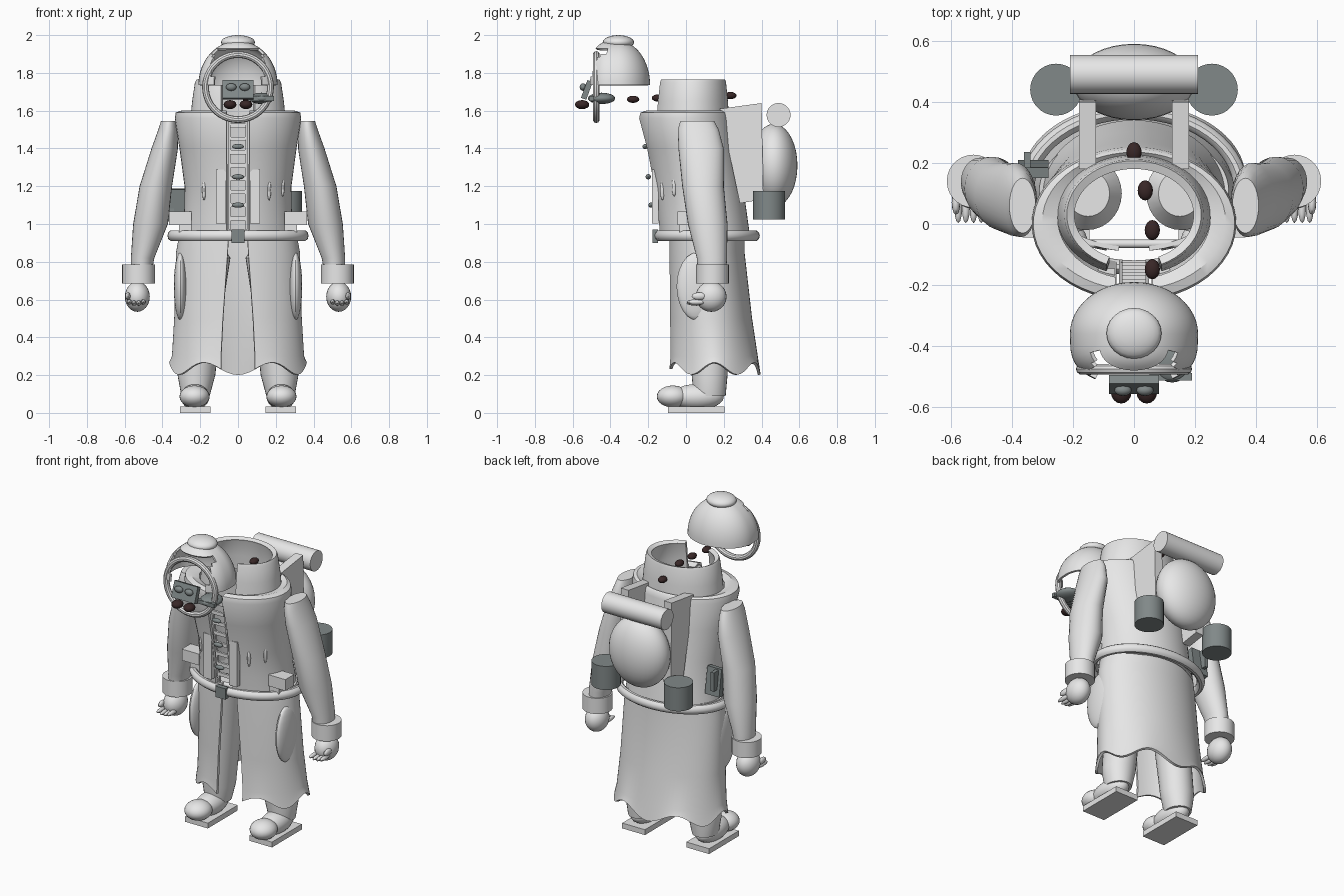
import bpy, bmesh, math
from mathutils import Matrix, Vector, Euler

if "Cube" in bpy.data.objects:
    bpy.data.objects.remove(bpy.data.objects["Cube"])


def material(name, rgb):
    m = bpy.data.materials.new(name)
    m.use_nodes = True
    m.diffuse_color = (*rgb, 1)
    m.node_tree.nodes["Principled BSDF"].inputs["Base Color"].default_value = (*rgb, 1)
    return m


CLOTH = material("light grey", (0.8, 0.8, 0.8))
METAL = material("dark slate", (0.22, 0.25, 0.25))
BEAD = material("dark maroon", (0.04, 0.02, 0.02))


def finish(name, bm, mat, thick=0.0, angle=35):
    me = bpy.data.meshes.new(name)
    bm.to_mesh(me)
    bm.free()
    ob = bpy.data.objects.new(name, me)
    bpy.context.collection.objects.link(ob)
    if thick:
        mod = ob.modifiers.new("thickness", "SOLIDIFY")
        mod.thickness = thick
        mod.offset = -1
        dg = bpy.context.evaluated_depsgraph_get()
        ob.data = bpy.data.meshes.new_from_object(ob.evaluated_get(dg))
        ob.modifiers.clear()
    ob.data.materials.clear()
    ob.data.materials.append(mat)
    ob.data.shade_smooth()
    ob.data.set_sharp_from_angle(angle=math.radians(angle))
    return ob


def place(loc, size, rot=(0, 0, 0)):
    return Matrix.LocRotScale(Vector(loc), Euler(rot), Vector(size))


def ball(name, loc, radii, mat=CLOTH, rot=(0, 0, 0), seg=24):
    bm = bmesh.new()
    bmesh.ops.create_uvsphere(bm, u_segments=seg, v_segments=seg // 2, radius=1,
                              matrix=place(loc, radii, rot))
    return finish(name, bm, mat)


def box(name, loc, size, mat=CLOTH, rot=(0, 0, 0)):
    bm = bmesh.new()
    bmesh.ops.create_cube(bm, size=1, matrix=place(loc, size, rot))
    return finish(name, bm, mat)


def rod(name, loc, radius, length, mat=CLOTH, rot=(0, 0, 0), seg=28):
    bm = bmesh.new()
    bmesh.ops.create_cone(bm, cap_ends=True, segments=seg, radius1=radius, radius2=radius,
                          depth=length, matrix=place(loc, (1, 1, 1), rot))
    return finish(name, bm, mat)


def loft(name, rows, gaps=None, thick=0.0, hem=0.0, seg=48, mat=CLOTH):
    """Horizontal ellipses (x, y, z, rx, ry) listed bottom to top, optionally split in front."""
    bm = bmesh.new()
    rings = []
    for i, (cx, cy, z, rx, ry) in enumerate(rows):
        g = math.asin(gaps[i] / rx) if gaps else 0
        count = seg + 1 if gaps else seg
        ring = []
        for k in range(count):
            a = g + (2 * math.pi - 2 * g) * k / seg
            drop = hem * math.cos(6 * a) if i == 0 else 0
            ring.append(bm.verts.new((cx + rx * math.sin(a), cy - ry * math.cos(a), z + drop)))
        rings.append(ring)
    for low, high in zip(rings, rings[1:]):
        for k in range(seg):
            n = (k + 1) % len(low)
            bm.faces.new((low[k], low[n], high[n], high[k]))
    if not gaps and not thick:
        bm.faces.new(rings[0][::-1])
        bm.faces.new(rings[-1])
    return finish(name, bm, mat, thick)


def torus(name, loc, rx, ry, minor, rot=(0, 0, 0), squash=1.0, seg=56):
    """Elliptical ring with a round section."""
    bm = bmesh.new()
    m = place(loc, (1, 1, 1), rot)
    rings = []
    for k in range(seg):
        a = 2 * math.pi * k / seg
        rings.append([bm.verts.new(m @ Vector((
            (rx + minor * math.cos(b)) * math.cos(a),
            (ry + minor * math.cos(b)) * math.sin(a),
            minor * squash * math.sin(b)))) for b in [math.pi * j / 5 for j in range(10)]])
    for k in range(seg):
        p, q = rings[k], rings[(k + 1) % seg]
        for j in range(10):
            n = (j + 1) % 10
            bm.faces.new((p[j], q[j], q[n], p[n]))
    return finish(name, bm, CLOTH)


# Coat: open-fronted body, skirt with wavy hem, and neck collar
loft("coat_body", [(0, .10, .93, .30, .24), (0, .085, 1.05, .285, .238), (0, .065, 1.2, .283, .237),
                   (0, .03, 1.4, .31, .24), (0, 0, 1.56, .335, .252), (0, 0, 1.59, .33, .245),
                   (0, .01, 1.6, .30, .225), (0, .02, 1.585, .25, .2)],
     gaps=[.06, .06, .06, .06, .06, .06, .06, .06], thick=.015)
loft("coat_skirt", [(0, .15, .235, .365, .245), (0, .145, .3, .35, .235), (0, .13, .5, .338, .22),
                    (0, .11, .85, .328, .2), (0, .11, .95, .31, .2)],
     gaps=[.09, .09, .08, .055, .05], thick=.015, hem=-.032, seg=72)
loft("neck_collar", [(0, .03, 1.56, .252, .198), (0, .03, 1.65, .243, .192), (0, .03, 1.75, .228, .182),
                     (0, .03, 1.765, .22, .177)], gaps=[.09, .09, .09, .09], thick=.028)

# Belt with buckle and inner bar
torus("belt", (0, .112, .938), .35, .255, .024, squash=1.2)
box("belt_buckle", (0, -.163, .935), (.07, .03, .07), METAL)
rod("inner_bar", (0, -.065, .935), .014, .38, rot=(0, math.pi / 2, 0), seg=12)

# Front fastening: ladder of ties with dark toggles
for s in (-1, 1):
    box("tie_rail", (s * .043, -.165, 1.27), (.012, .014, .6), rot=(.14, 0, 0))
    box("front_tab", (s * .09, -.163, 1.145), (.055, .034, .285))
for i in range(8):
    z = 1.03 + i * .07
    box("tie_bar", (0, -.132 - i * .011, z), (.085, .014, .022))
for z in (1.1, 1.25, 1.41):
    ball("toggle", (0, -.185 - (z - 1.1) * .1, z), (.032, .014, .014), METAL, seg=16)

# Small cloth folds on the chest
for x, z in ((-.18, 1.18), (.165, 1.18), (.237, 1.2)):
    y = .067 - .236 * math.sqrt(1 - (x / .284) ** 2)
    ball("cloth_fold", (x, y, z), (.01, .012, .055), seg=12)

for s in (-1, 1):
    # Legs and boots
    loft("leg", [(s * .225, .125, .09, .075, .085), (s * .22, .125, .2, .1, .095),
                 (s * .19, .12, .5, .1, .11), (s * .155, .1, .82, .115, .12),
                 (s * .15, .1, .88, .07, .075)], seg=28)
    box("boot_sole", (s * .226, .055, .017), (.16, .3, .034))
    ball("boot_toe", (s * .23, -.07, .087), (.08, .085, .058))
    ball("boot_foot", (s * .228, .06, .085), (.076, .14, .068))
    ball("boot_ankle", (s * .225, .125, .14), (.08, .085, .07))

    # Sleeves, cuffs and hands
    loft("sleeve", [(s * .51, .138, .76, .056, .076), (s * .505, .137, .82, .062, .08),
                    (s * .463, .115, 1.0, .092, .105), (s * .435, .09, 1.2, .086, .11),
                    (s * .388, .08, 1.4, .07, .12), (s * .37, .065, 1.5, .052, .108),
                    (s * .365, .06, 1.545, .043, .09)], seg=28)
    rod("cuff", (s * .526, .14, .735), .087, .1)
    ball("hand", (s * .533, .133, .615), (.066, .082, .08))
    for i in range(4):
        u = i - 1.5
        ball("finger", (s * (.538 + u * .025), .055, .578 + .006 * abs(u)),
             (.013, .052, .014), seg=12)
    ball("thumb", (s * .583, .07, .618), (.014, .04, .02), seg=12)

    # Hip pouches and skirt pockets
    box("belt_pouch", (s * .305, .0, 1.03), (.12, .09, .072))
    box("pouch_hanger", (s * .28, .0, .965), (.066, .07, .08))
    ball("skirt_pocket", (s * .305, .06, .67), (.035, .11, .18))

    # Backpack side boards and hanging cups
    bm = bmesh.new()
    f = bm.faces.new([bm.verts.new((s * .152 - .0275, y, z)) for y, z in
                      ((.18, 1.61), (.40, 1.64), (.41, 1.13), (.285, 1.11))])
    out = bmesh.ops.extrude_face_region(bm, geom=[f])
    bmesh.ops.translate(bm, vec=(.055, 0, 0),
                        verts=[v for v in out["geom"] if isinstance(v, bmesh.types.BMVert)])
    bmesh.ops.recalc_face_normals(bm, faces=bm.faces)
    finish("pack_board", bm, CLOTH)
    rod("hanging_cup", (s * .255, .44, 1.1), .085, .15, METAL)

# Backpack bundle and bedroll
ball("pack_bundle", (0, .465, 1.31), (.2, .125, .22), seg=36)
rod("bedroll", (0, .49, 1.577), .0635, .42, rot=(0, math.pi / 2, 0))

# Holster on the right hip
box("holster", (-.33, .18, 1.1), (.1, .035, .17), METAL, rot=(.15, 0, 0))
box("holster_grip", (-.35, .2, 1.12), (.022, .07, .12), METAL)

# Helmet: half dome with an open face
bm = bmesh.new()
bmesh.ops.create_uvsphere(bm, u_segments=48, v_segments=32, radius=1)
bmesh.ops.delete(bm, geom=[v for v in bm.verts if v.co.z < -.01], context="VERTS")
for v in bm.verts:
    x, y, z = v.co
    y = .17 * y if y > 0 else -.17 * abs(y) ** .6
    v.co = (.21 * x, y - .36, 1.735 + .235 * z)
opening = []
for f in bm.faces:
    c = f.calc_center_median()
    if c.y < -.42 and abs(c.x) < .135 and c.z < 1.925:
        opening.append(f)
bmesh.ops.delete(bm, geom=opening, context="FACES")
finish("helmet_dome", bm, CLOTH, thick=.014)
ball("helmet_cap", (0, -.358, 1.962), (.09, .083, .038))
torus("visor_ring", (0, -.475, 1.725), .172, .172, .018, rot=(math.pi / 2, 0, 0))

# Goggles and side disc
box("goggle_plate", (0, -.525, 1.71), (.165, .03, .1), METAL, rot=(-.35, 0, 0))
for s in (-1, 1):
    ball("goggle_lens", (s * .036, -.545, 1.725), (.028, .018, .02), METAL, seg=16)
ball("side_disc", (.125, -.447, 1.665), (.065, .072, .03), METAL)
box("side_bar", (.12, -.5, 1.665), (.14, .025, .025), METAL)

# Floating beads
for loc in ((0, .235, 1.68), (.037, .11, 1.675), (.06, -.02, 1.67), (.06, -.148, 1.667), (.05, -.28, 1.66)):
    ball("bead", loc, (.025, .033, .019), BEAD, seg=16)
for s in (-1, 1):
    ball("front_bead", (s * .042, -.55, 1.632), (.034, .038, .024), BEAD, seg=16)
